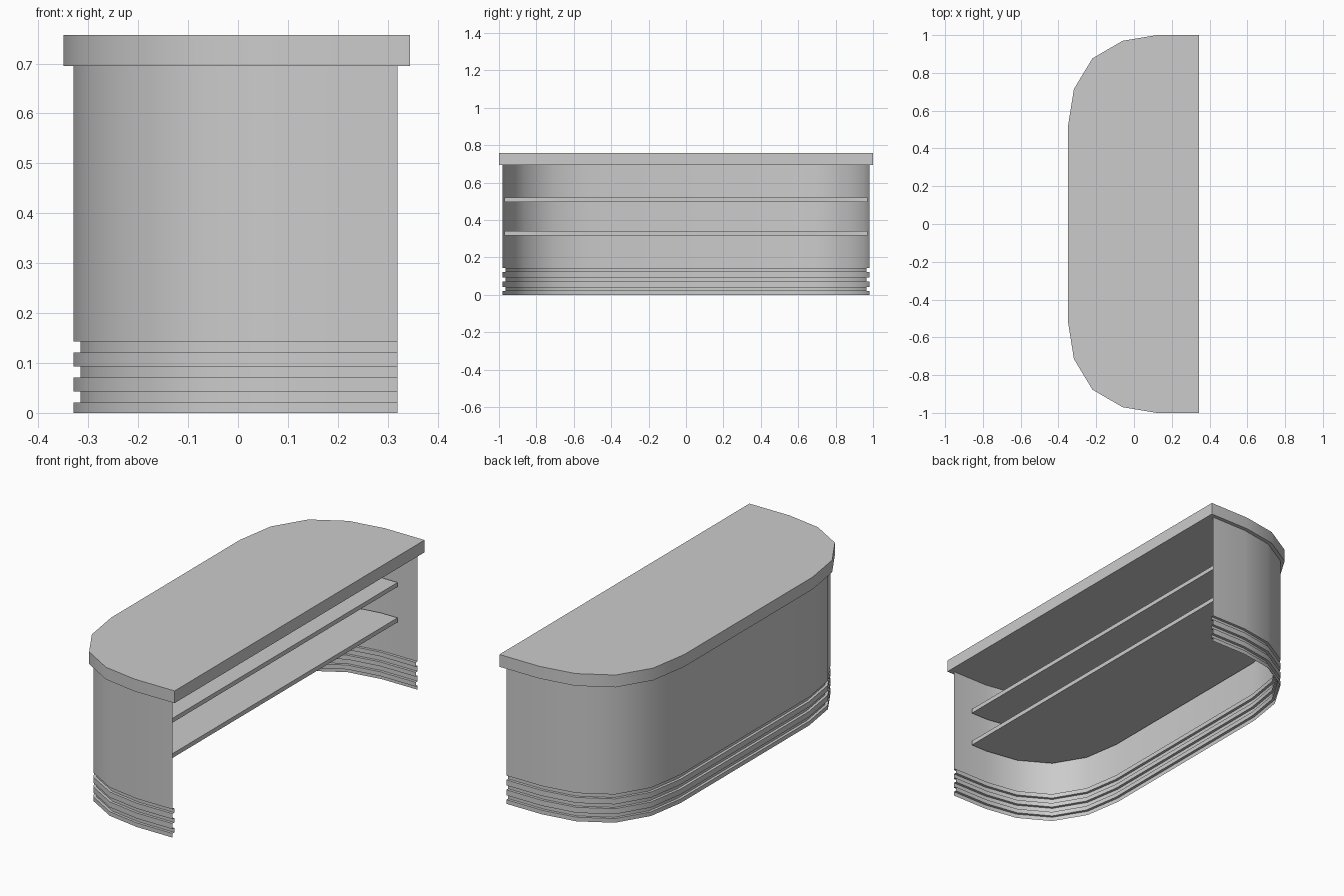
import bpy, bmesh, math

cube = bpy.data.objects.get("Cube")
if cube:
    bpy.data.objects.remove(cube, do_unlink=True)

grey = bpy.data.materials.new("light grey")
grey.use_nodes = True
colour = (0.6, 0.6, 0.6, 1)
grey.diffuse_color = colour
grey.node_tree.nodes["Principled BSDF"].inputs["Base Color"].default_value = colour

# Half of the rounded counter outline, from the open side to the curved side
HALF = [(0.12, 1.0), (-0.06, 0.97), (-0.22, 0.877), (-0.318, 0.715), (-0.35, 0.515)]


def outline(inset, open_x):
    """Counter outline moved inwards by inset, ending at open_x."""
    pts = [(open_x, 1.0 - inset)]
    for i, (x, y) in enumerate(HALF):
        a = math.pi / 2 * (1 + i / (len(HALF) - 1))
        pts.append((x - inset * math.cos(a), y - inset * math.sin(a)))
    return pts + [(x, -y) for x, y in reversed(pts)]


def finish(name, bm, angle):
    mesh = bpy.data.meshes.new(name)
    bm.to_mesh(mesh)
    bm.free()
    mesh.materials.append(grey)
    obj = bpy.data.objects.new(name, mesh)
    bpy.context.collection.objects.link(obj)
    bpy.ops.object.select_all(action='DESELECT')
    obj.select_set(True)
    bpy.context.view_layer.objects.active = obj
    bpy.ops.object.shade_smooth_by_angle(angle=math.radians(angle))
    return obj


def slab(name, pts, z0, z1):
    bm = bmesh.new()
    base = bm.faces.new([bm.verts.new((x, y, z0)) for x, y in pts])
    top = bmesh.ops.extrude_face_region(bm, geom=[base], use_keep_orig=True)["geom"]
    verts = [v for v in top if isinstance(v, bmesh.types.BMVert)]
    bmesh.ops.translate(bm, verts=verts, vec=(0, 0, z1 - z0))
    bmesh.ops.recalc_face_normals(bm, faces=bm.faces)
    return finish(name, bm, 40)


# Worktop and the two shelves
slab("worktop", outline(0, 0.345), 0.695, 0.757)
for name, z in (("lower_shelf", 0.318), ("upper_shelf", 0.497)):
    slab(name, outline(0.03, 0.215), z, z + 0.022)

# Thin curved front wall with three grooves near the floor
OUTER, GROOVE = 0.02, 0.034
profile = [(OUTER, 0)]
for z in (0.021, 0.071, 0.121):
    profile += [(OUTER, z), (GROOVE, z), (GROOVE, z + 0.022), (OUTER, z + 0.022)]
profile.append((OUTER, 0.695))

bm = bmesh.new()
rows = [[bm.verts.new((x, y, z)) for x, y in outline(d, 0.32)] for d, z in profile]
for low, high in zip(rows, rows[1:]):
    for i in range(len(low) - 1):
        bm.faces.new((low[i], low[i + 1], high[i + 1], high[i]))
finish("curved_wall", bm, 45)
